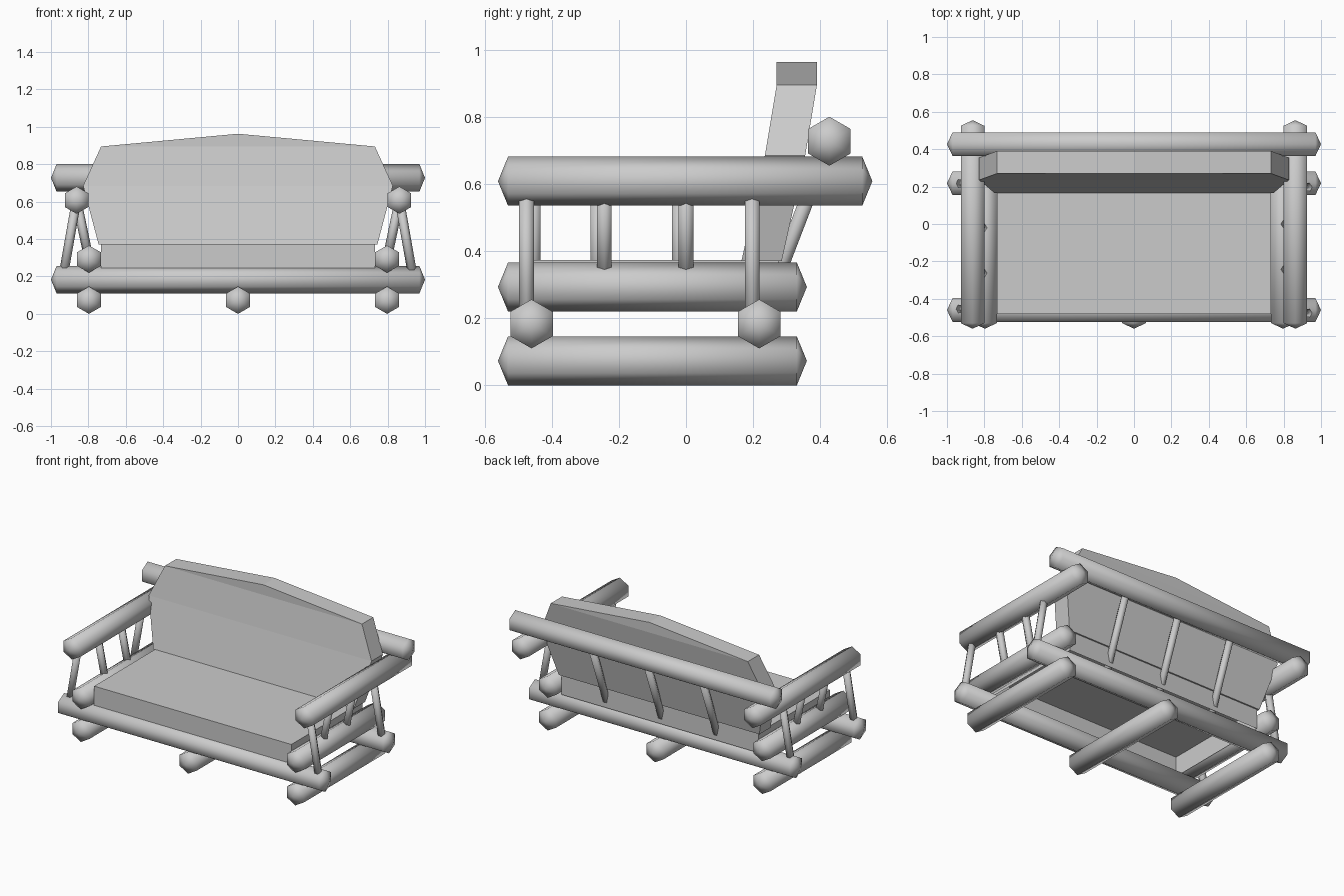
import bpy, bmesh, math
from mathutils import Vector

cube = bpy.data.objects.get("Cube")
if cube:
    bpy.data.objects.remove(cube, do_unlink=True)

# Single grey finish
grey = bpy.data.materials.new("plain_grey")
grey.use_nodes = True
GREY = (0.6, 0.6, 0.6, 1)
grey.diffuse_color = GREY
grey.node_tree.nodes["Principled BSDF"].inputs["Base Color"].default_value = GREY

LOG_R, POST_R, TIP = 0.073, 0.025, 0.03


def finish(name, bm, smooth=False):
    bmesh.ops.recalc_face_normals(bm, faces=bm.faces)
    for f in bm.faces:
        f.smooth = smooth
    mesh = bpy.data.meshes.new(name)
    bm.to_mesh(mesh)
    bm.free()
    mesh.materials.append(grey)
    obj = bpy.data.objects.new(name, mesh)
    bpy.context.collection.objects.link(obj)
    return obj


def pole(name, start, end, radius, ridge, tip=0.0):
    """Six-sided pole with a corner towards ridge and shallow pointed ends."""
    a, b = Vector(start), Vector(end)
    d = (b - a).normalized()
    up = Vector(ridge)
    up = (up - d * up.dot(d)).normalized()
    side = d.cross(up)
    bm = bmesh.new()
    rings = []
    for c in (a + d * tip, b - d * tip):
        rings.append([bm.verts.new(c + radius * (up * math.cos(k * math.pi / 3)
                                                + side * math.sin(k * math.pi / 3)))
                      for k in range(6)])
    apexes = [bm.verts.new(a), bm.verts.new(b)]
    for k in range(6):
        n = (k + 1) % 6
        bm.faces.new((rings[0][k], rings[0][n], rings[1][n], rings[1][k]))
        for ring, apex in zip(rings, apexes):
            bm.faces.new((ring[k], ring[n], apex))
    finish(name, bm, smooth=True)


def log(name, start, end):
    pole(name, start, end, LOG_R, (0, 0, 1), TIP)


def post(name, start, end):
    pole(name, start, end, POST_R, (1, 0, 0))


# Ground runners
for name, x in (("right", -0.797), ("middle", 0), ("left", 0.797)):
    log(name + "_runner", (x, -0.56, 0.073), (x, 0.36, 0.073))

# Long logs across the width
for name, y, z in (("front_cross_log", -0.46, 0.183), ("back_cross_log", 0.218, 0.183),
                   ("back_top_log", 0.427, 0.727)):
    log(name, (-1, y, z), (1, y, z))

# Side logs, arm rests and their posts; the right posts sit slightly offset
for name, s, shift in (("left", 1, 0), ("right", -1, 0.02)):
    log(name + "_side_log", (s * 0.797, -0.56, 0.293), (s * 0.797, 0.36, 0.293))
    log(name + "_arm_rest", (s * 0.863, -0.56, 0.608), (s * 0.863, 0.555, 0.608))
    for part, y in (("front", -0.475), ("back", 0.197)):
        post(f"{name}_{part}_arm_post", (s * 0.937, y + shift, 0.19),
             (s * 0.863, y + shift, 0.608))
    for part, y in (("front", -0.243), ("back", 0.0)):
        post(f"{name}_{part}_inner_post", (s * 0.797, y - shift, 0.293),
             (s * 0.863, y - shift, 0.608))

# Leaning posts behind the backrest
for name, x in (("right", -0.41), ("middle", 0), ("left", 0.41)):
    post(name + "_back_post", (x, 0.218, 0.183), (x, 0.427, 0.727))

# Seat, a shallow box open underneath
bm = bmesh.new()
bmesh.ops.create_cube(bm, size=1)
bmesh.ops.scale(bm, vec=(1.465, 0.755, 0.135), verts=bm.verts)
bmesh.ops.translate(bm, vec=(0, -0.1025, 0.3055), verts=bm.verts)
bmesh.ops.delete(bm, geom=[f for f in bm.faces if f.normal.z < -0.5], context='FACES_ONLY')
seat = finish("seat", bm)

# Backrest, a leaning panel with a low peak
half = [(0.745, 0.165, 0.37), (0.828, 0.235, 0.685), (0.732, 0.27, 0.895)]
outline = half + [(0, 0.27, 0.963)] + [(-x, y, z) for x, y, z in reversed(half)]
bm = bmesh.new()
front = [bm.verts.new(p) for p in outline]
back = [bm.verts.new((x, y + 0.12, z)) for x, y, z in outline]
count = len(outline)
for k in range(count):
    n = (k + 1) % count
    bm.faces.new((front[k], front[n], back[n], back[k]))
# Bands keep the gently bent faces clean
for ring in (front, back):
    bm.faces.new((ring[0], ring[1], ring[5], ring[6]))
    bm.faces.new((ring[1], ring[2], ring[4], ring[5]))
    bm.faces.new((ring[2], ring[3], ring[4]))
finish("backrest", bm)
